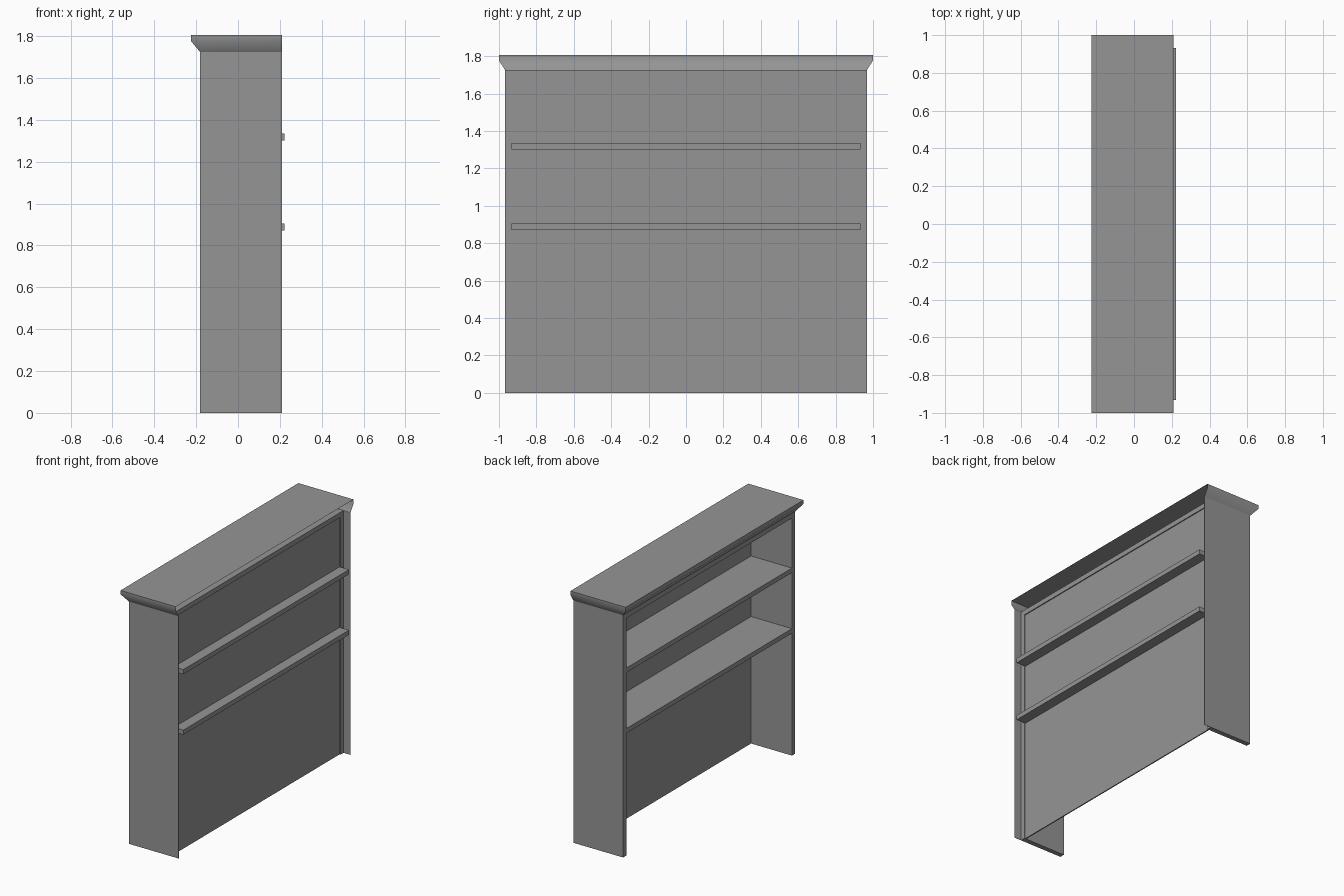
import bpy
import bmesh

cube = bpy.data.objects.get("Cube")
if cube:
    bpy.data.objects.remove(cube, do_unlink=True)

grey = bpy.data.materials.new("plain_grey")
grey.use_nodes = True
COLOUR = (0.3, 0.3, 0.3, 1)
grey.diffuse_color = COLOUR
grey.node_tree.nodes["Principled BSDF"].inputs["Base Color"].default_value = COLOUR

# Main dimensions
FRONT, REAR, LIP = -0.182, 0.155, 0.21
HALF, BOARD = 0.967, 0.035
INNER = HALF - BOARD
CARCASS_TOP, TOP = 1.725, 1.805


def finish(name, bm):
    mesh = bpy.data.meshes.new(name)
    bm.to_mesh(mesh)
    bm.free()
    mesh.materials.append(grey)
    obj = bpy.data.objects.new(name, mesh)
    bpy.context.collection.objects.link(obj)
    return obj


def box(name, x, y, z):
    bm = bmesh.new()
    bmesh.ops.create_cube(bm, size=1)
    for v in bm.verts:
        v.co = [r[0] if c < 0 else r[1] for c, r in zip(v.co, (x, y, z))]
    return finish(name, bm)


# Side panels, each with a thin lip running past the back
for side, s in (("left", 1), ("right", -1)):
    box(side + "_side_panel", (FRONT, REAR), sorted((s * INNER, s * HALF)), (0, CARCASS_TOP))
    box(side + "_rear_lip", (REAR, LIP), sorted((s * (HALF - 0.002), s * HALF)), (0, CARCASS_TOP))

# Back and top boards
box("back_panel", (0.14, 0.148), (-INNER, INNER), (0, CARCASS_TOP - BOARD))
box("top_board", (FRONT, REAR), (-INNER, INNER), (CARCASS_TOP - BOARD, CARCASS_TOP))

# Shelves pass through the back panel
for name, z in (("lower_shelf", 0.871), ("upper_shelf", 1.302)):
    box(name, (FRONT, 0.222), (-INNER, INNER), (z, z + 0.033))

# Flared cornice, open at the rear and underneath
bm = bmesh.new()
rings = []
for out, z in ((0, CARCASS_TOP), (1, 1.777), (1, TOP)):
    x, y = FRONT - 0.043 * out, HALF + 0.033 * out
    rings.append([bm.verts.new((px, py, z))
                  for px, py in ((LIP, -y), (x, -y), (x, y), (LIP, y))])
for low, high in zip(rings, rings[1:]):
    for i in range(3):
        face = bm.faces.new((low[i + 1], low[i], high[i], high[i + 1]))
        face.smooth = True
bm.faces.new(rings[-1])
bmesh.ops.recalc_face_normals(bm, faces=bm.faces)
top = max(bm.faces, key=lambda f: f.calc_center_median().z)
if top.normal.z < 0:
    bmesh.ops.reverse_faces(bm, faces=bm.faces)
# Keep the corners and the top rim crisp
for e in bm.edges:
    if len(e.link_faces) == 2 and e.calc_face_angle() > 0.8:
        e.smooth = False
finish("cornice", bm)
